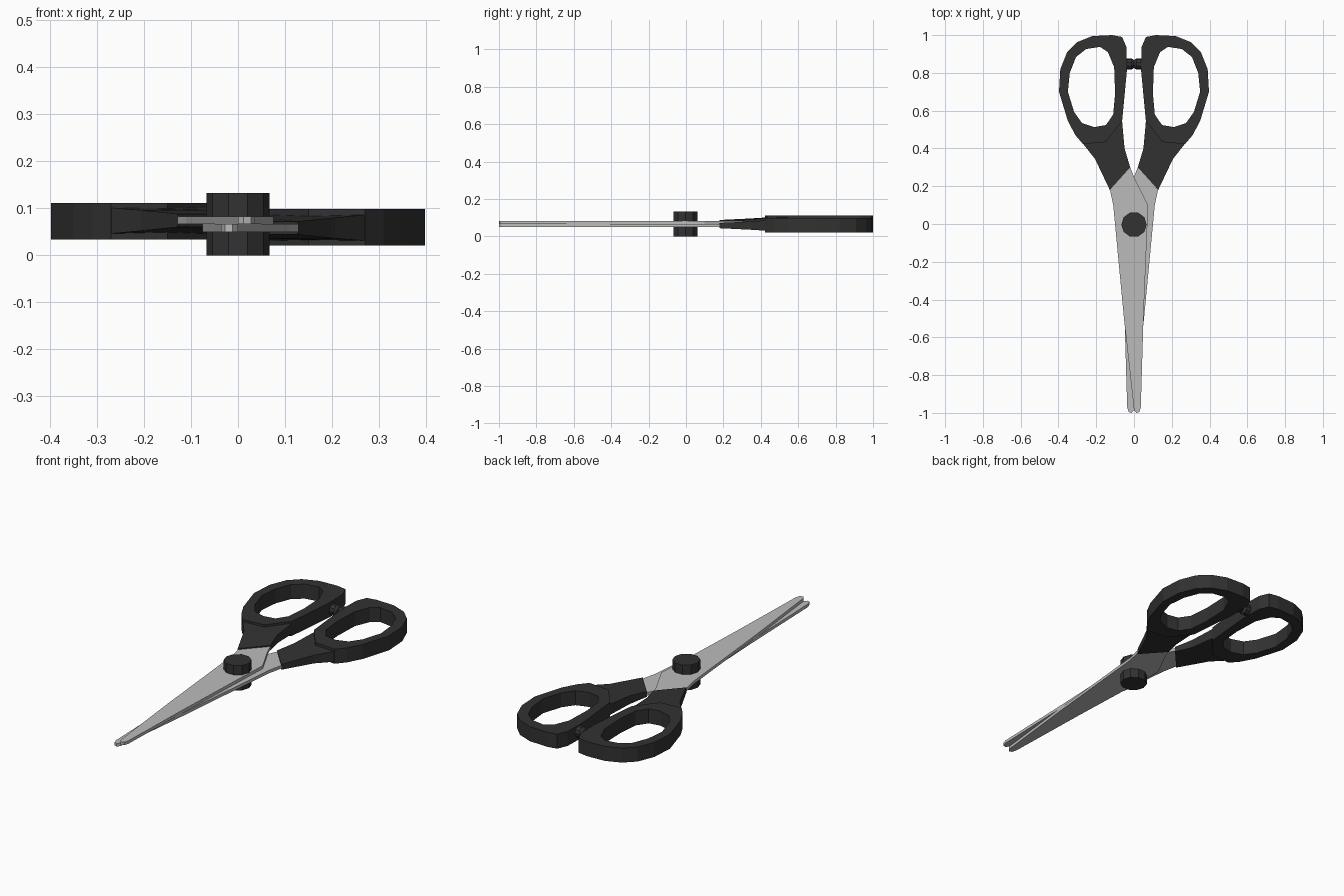
import bpy, bmesh, math
from mathutils import Matrix

if "Cube" in bpy.data.objects:
    bpy.data.objects.remove(bpy.data.objects["Cube"])

MID = 0.066  # height of the plane where the two blades meet


def material(name, v):
    m = bpy.data.materials.new(name)
    m.diffuse_color = (v, v, v, 1)
    m.use_nodes = True
    m.node_tree.nodes["Principled BSDF"].inputs["Base Color"].default_value = m.diffuse_color
    return m


BLACK = material("black plastic", 0.032)
STEEL = material("steel", 0.5)


def finish(name, bm, mat):
    bmesh.ops.recalc_face_normals(bm, faces=bm.faces[:])
    me = bpy.data.meshes.new(name)
    bm.to_mesh(me)
    bm.free()
    me.materials.append(mat)
    ob = bpy.data.objects.new(name, me)
    bpy.context.collection.objects.link(ob)
    return ob


def plate(name, loops, z0, z1, mat):
    """Extrude a flat outline (with optional hole loops) from z0 to z1."""
    bm = bmesh.new()
    for pts in loops:
        vs = [bm.verts.new((x, y, z0)) for x, y in pts]
        for a, b in zip(vs, vs[1:] + vs[:1]):
            bm.edges.new((a, b))
    bmesh.ops.triangle_fill(bm, use_beauty=True, edges=bm.edges[:], normal=(0, 0, 1))
    top = bmesh.ops.extrude_face_region(bm, geom=bm.faces[:])["geom"]
    for v in top:
        if isinstance(v, bmesh.types.BMVert):
            v.co.z = z1
    return finish(name, bm, mat)


def loft(name, rings, mat):
    """Skin a list of equal-length point rings and cap the ends."""
    bm = bmesh.new()
    rs = [[bm.verts.new(p) for p in r] for r in rings]
    n = len(rs[0])
    for a, b in zip(rs, rs[1:]):
        for i in range(n):
            j = (i + 1) % n
            bm.faces.new((a[i], a[j], b[j], b[i]))
    bm.faces.new(rs[0])
    bm.faces.new(rs[-1])
    return finish(name, bm, mat)


# Blade: runs from the left handle to the right-hand tip
blade = plate("upper_blade", [[
    (-0.15, 0.24), (-0.04, 0.33), (-0.02, 0.30), (0.0, 0.25), (0.075, 0.1),
    (0.05, -0.5), (0.036, -0.97), (0.028, -0.995), (0.012, -1.0), (0.0, -0.985),
    (-0.053, -0.5), (-0.11, 0.1), (-0.127, 0.18)]], MID, MID + 0.016, STEEL)

# Finger ring with its opening
outer = [(-0.27, 0.423), (-0.31, 0.47), (-0.35, 0.545), (-0.397, 0.70), (-0.39, 0.82),
         (-0.354, 0.91), (-0.30, 0.963), (-0.22, 0.995), (-0.116, 1.0), (-0.063, 0.99),
         (-0.04, 0.937), (-0.037, 0.82), (-0.05, 0.68), (-0.063, 0.545), (-0.15, 0.434)]
hole = [(-0.35, 0.70), (-0.34, 0.80), (-0.307, 0.884), (-0.254, 0.926), (-0.18, 0.938),
        (-0.138, 0.91), (-0.105, 0.83), (-0.10, 0.69), (-0.11, 0.58), (-0.148, 0.524),
        (-0.21, 0.513), (-0.275, 0.534), (-0.317, 0.593)]
ring = plate("upper_finger_ring", [outer, hole], 0.034, 0.111, BLACK)

# Neck: tapers from the ring down to the blade
rows = [((-0.128, 0.18), (-0.02, 0.30), 0.060, 0.088),
        ((-0.206, 0.344), (-0.05, 0.40), 0.052, 0.096),
        ((-0.27, 0.425), (-0.063, 0.545), 0.046, 0.101)]
neck = loft("upper_neck", [[(*a, lo), (*b, lo), (*b, hi), (*a, hi)]
                           for a, b, lo, hi in rows], BLACK)

# Stop nub between the rings
def circle_x(x, r, n=10):
    return [(x, 0.847 + r * math.cos(2 * math.pi * i / n),
             MID + r * math.sin(2 * math.pi * i / n)) for i in range(n)]

nub = loft("upper_stop", [circle_x(-0.05, 0.03), circle_x(-0.012, 0.03),
                          circle_x(0, 0.02)], BLACK)

# Second half: the same parts turned over about the long axis
turn = (Matrix.Translation((0, 0, MID)) @ Matrix.Rotation(math.pi, 4, 'Y')
        @ Matrix.Translation((0, 0, -MID)))
for ob in (blade, ring, neck, nub):
    c = ob.copy()
    c.data = ob.data.copy()
    c.name = ob.name.replace("upper", "lower")
    c.data.transform(turn)
    bpy.context.collection.objects.link(c)

# Pivot screw through both blades
bm = bmesh.new()
bmesh.ops.create_cone(bm, cap_ends=True, segments=10, radius1=0.067, radius2=0.067,
                      depth=2 * MID,
                      matrix=Matrix.Translation((0, -0.003, MID)) @ Matrix.Rotation(math.pi / 2, 4, 'Z'))
# put corners on the left and right
xs = max(v.co.x for v in bm.verts)
if xs < 0.0665:
    bmesh.ops.rotate(bm, verts=bm.verts[:], cent=(0, -0.003, 0),
                     matrix=Matrix.Rotation(math.pi / 10, 3, 'Z'))
finish("pivot", bm, BLACK)
